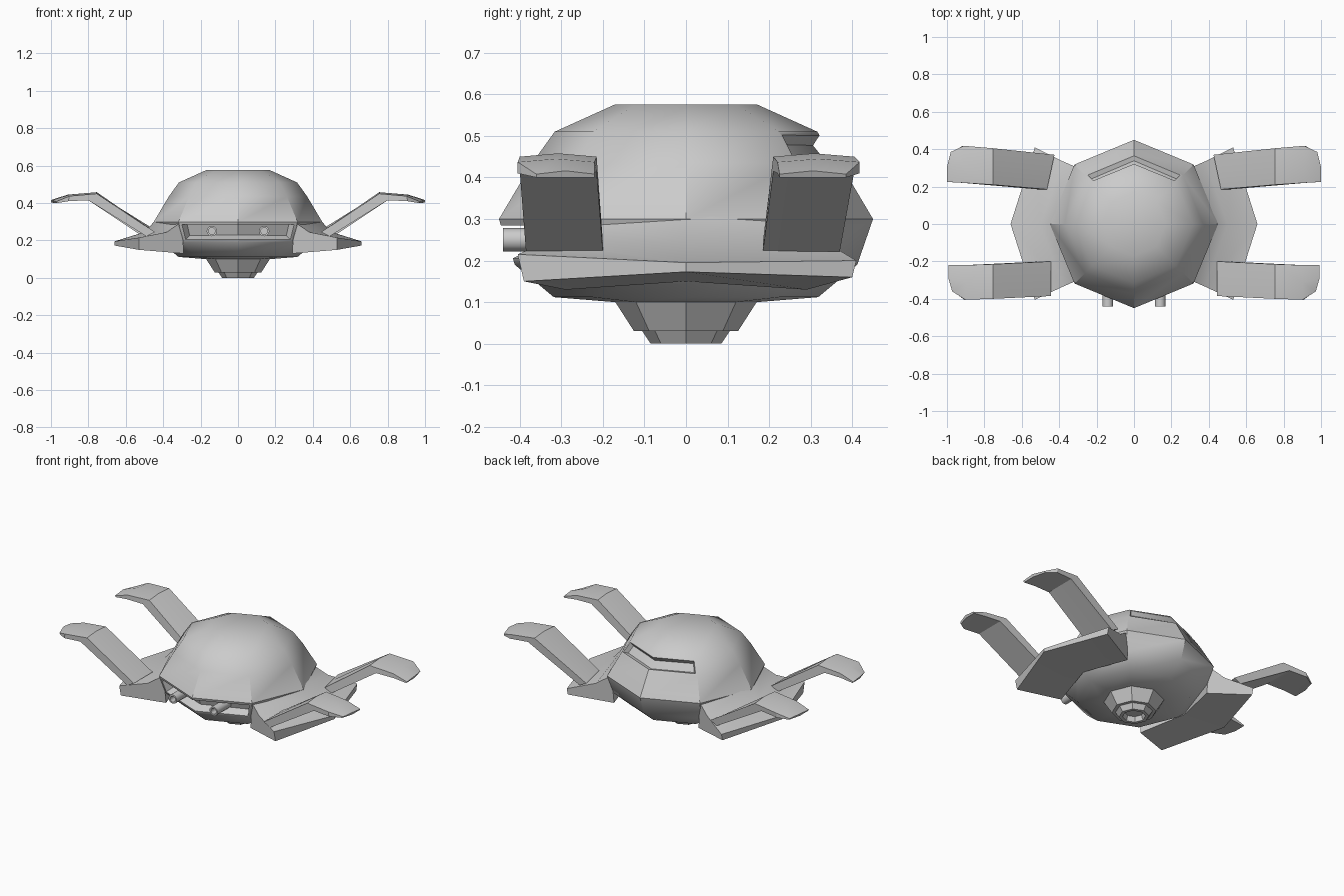
import bpy, bmesh, math
from mathutils import Vector

if "Cube" in bpy.data.objects:
    bpy.data.objects.remove(bpy.data.objects["Cube"])


def finish(bm, name, mirror=False, angle=40):
    bmesh.ops.recalc_face_normals(bm, faces=bm.faces)
    me = bpy.data.meshes.new(name)
    bm.to_mesh(me)
    bm.free()
    ob = bpy.data.objects.new(name, me)
    bpy.context.collection.objects.link(ob)
    if mirror:
        ob.modifiers.new("Mirror", 'MIRROR')
    bpy.ops.object.select_all(action='DESELECT')
    ob.select_set(True)
    bpy.context.view_layer.objects.active = ob
    bpy.ops.object.shade_smooth_by_angle(angle=math.radians(angle))
    return ob


def loft(bm, rings):
    """Skin closed rings of points and cap both ends; return bands of faces."""
    vs = [[bm.verts.new(p) for p in r] for r in rings]
    n = len(vs[0])
    bands = [[bm.faces.new((a[i], a[(i + 1) % n], b[(i + 1) % n], b[i]))
              for i in range(n)] for a, b in zip(vs, vs[1:])]
    bm.faces.new(vs[0])
    bm.faces.new(vs[-1])
    return bands


def octagon(r, z):
    return [(r * math.cos(i * math.pi / 4), r * math.sin(i * math.pi / 4), z) for i in range(8)]


# Octagonal domed hull with a stepped foot, hollow at the bottom
profile = [(.055, .03), (.065, 0), (.085, 0), (.105, .03), (.125, .03), (.17, .10),
           (.318, .112), (.412, .19), (.45, .30), (.37, .435), (.316, .51), (.17, .576)]
bm = bmesh.new()
bands = loft(bm, [octagon(r, z) for r, z in profile])
bmesh.ops.recalc_face_normals(bm, faces=bm.faces)
# front gun bay (faces 5, 6) and rear recess (faces 1, 2)
bmesh.ops.inset_region(bm, faces=[bands[7][5], bands[7][6]], thickness=.016, use_even_offset=True)
bmesh.ops.inset_region(bm, faces=[bands[7][5], bands[7][6]], thickness=.006, depth=-.05,
                       use_even_offset=True)
rear = [bands[9][1], bands[9][2]]
bmesh.ops.inset_region(bm, faces=rear, thickness=.01, use_even_offset=True)
bmesh.ops.inset_region(bm, faces=rear, thickness=.01, depth=-.025, use_even_offset=True)
finish(bm, "hull", angle=38)

# Side platforms: wedge-shaped shelves, thin at the middle of the outer edge
bm = bmesh.new()
loft(bm, [
    [(.30, -.30, .30), (.38, -.335, .245), (.53, -.405, .215), (.53, -.39, .15), (.29, -.29, .13)],
    [(.43, 0, .32), (.50, 0, .245), (.66, 0, .195), (.66, 0, .173), (.37, 0, .15)],
    [(.30, .30, .30), (.38, .335, .245), (.53, .41, .20), (.53, .40, .16), (.29, .29, .13)],
])
finish(bm, "side_platform", mirror=True, angle=35)

# Four bent fins: upper and lower path in x, z with a slightly ridged section
upper = [(.445, .245), (.755, .45), (.91, .437), (1.0, .408)]
lower = [(.49, .222), (.80, .415), (.915, .41), (.995, .40)]


def fin(name, inner, outer, skew, shift):
    bm = bmesh.new()
    rings = []
    for i, ((tx, tz), (bx, bz)) in enumerate(zip(upper, lower)):
        a, b = inner[i], outer[i]
        m = (a + b) / 2
        s = skew if i == 0 else 0
        d = shift if i > 1 else 0
        cut = -.07 if i == 2 else 0     # clipped outer corner
        end = -.02 if i == 3 else 0
        rise = .008 if i else 0
        rings.append([(tx + s + d, a, tz), (tx + d, m, tz + rise), (tx - s + d + end, b, tz),
                      (bx - s + d + end, b, bz), (bx + d, m, bz), (bx + s + d, a, bz)])
    loft(bm, rings)
    finish(bm, name, mirror=True, angle=25)


fin("front_fin", [-.20, -.215, -.22, -.22], [-.385, -.40, -.405, -.36], .0, -.008)
fin("rear_fin", [.185, .21, .22, .225], [.37, .405, .418, .385], .02, 0)

# Twin gun barrels with open muzzles
bm = bmesh.new()
tube = [(.028, -.30), (.028, -.44), (.018, -.44), (.018, -.40)]
loft(bm, [[(.14 + r * math.cos(k * math.pi / 6), y, .25 + r * math.sin(k * math.pi / 6))
           for k in range(12)] for r, y in tube])
finish(bm, "gun_barrel", mirror=True)
